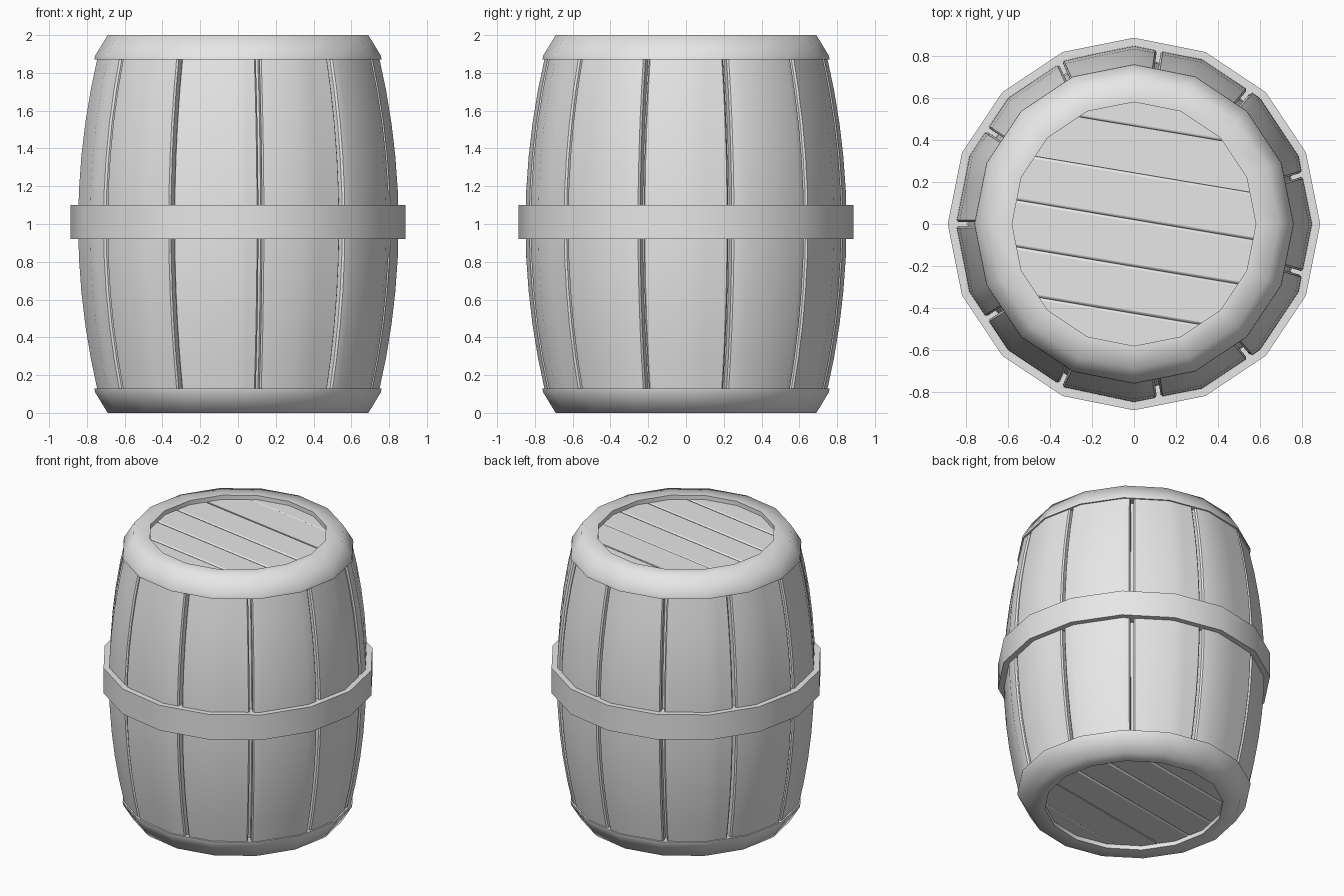
import bpy, bmesh
from math import pi, cos, sin, radians
from mathutils import Matrix, Vector

old = bpy.data.objects.get("Cube")
if old:
    bpy.data.objects.remove(old, do_unlink=True)

SIDES = 16
STAVES = 11

grey = bpy.data.materials.new("plain_grey")
grey.use_nodes = True
grey.diffuse_color = (0.8, 0.8, 0.8, 1)
grey.node_tree.nodes["Principled BSDF"].inputs["Base Color"].default_value = (0.8, 0.8, 0.8, 1)


def finish(bm, name, angle, bevel=0):
    bmesh.ops.recalc_face_normals(bm, faces=bm.faces)
    mesh = bpy.data.meshes.new(name)
    bm.to_mesh(mesh)
    bm.free()
    mesh.materials.append(grey)
    obj = bpy.data.objects.new(name, mesh)
    bpy.context.collection.objects.link(obj)
    if bevel:
        mod = obj.modifiers.new("soft_edges", "BEVEL")
        mod.width = bevel
        mod.segments = 2
    bpy.ops.object.select_all(action="DESELECT")
    obj.select_set(True)
    bpy.context.view_layer.objects.active = obj
    bpy.ops.object.shade_smooth_by_angle(angle=radians(angle))
    return obj


def skin(bm, rows, close_rows):
    """Join rows of points, each a closed loop, with quads."""
    loops = [[bm.verts.new(p) for p in row] for row in rows]
    pairs = list(zip(loops, loops[1:]))
    if close_rows:
        pairs.append((loops[-1], loops[0]))
    for a, b in pairs:
        n = len(a)
        for i in range(n):
            j = (i + 1) % n
            bm.faces.new((a[i], a[j], b[j], b[i]))
    return loops


def hoop(name, section, angle):
    """Sixteen-sided ring from a closed (radius, z) section."""
    bm = bmesh.new()
    turns = [2 * pi * k / SIDES for k in range(SIDES)]
    skin(bm, [[(r * cos(t), r * sin(t), z) for r, z in section] for t in turns], True)
    return finish(bm, name, angle)


def facet_radius(t, r):
    """Radius at angle t of a sixteen-sided outline with corner radius r."""
    step = 2 * pi / SIDES
    return r * cos(step / 2) / cos(t % step - step / 2)


def stave_outline(r, z):
    """Barrel cross-section with a chamfered groove between staves."""
    points = []
    pitch = 2 * pi / STAVES
    step = 2 * pi / SIDES
    gap, lip, depth = 0.010 / r, 0.019 / r, 0.06
    for k in range(STAVES):
        a = -pi + k * pitch
        b = a + pitch
        corners = [i * step for i in range(-SIDES, SIDES)
                   if a + 2 * lip < i * step < b - 2 * lip]
        # every stave gets the same number of points
        while len(corners) < 2:
            corners.append((corners[-1] + b - lip) / 2)
        path = [(a + gap, depth), (a + gap, 0.01), (a + lip, 0)]
        path += [(t, 0) for t in corners]
        path += [(b - lip, 0), (b - gap, 0.01), (b - gap, depth)]
        for t, inset in path:
            q = facet_radius(t, r) - inset
            points.append((q * cos(t), q * sin(t), z))
    return points


# bulging staves
bm = bmesh.new()
levels = [0.11 + 1.78 * i / 10 for i in range(11)]
loops = skin(bm, [stave_outline(0.85 - 0.132 * (z - 1) ** 2, z) for z in levels], False)
for loop in (loops[0], loops[-1]):
    bm.faces.new(loop)
finish(bm, "staves", 30)

# middle hoop
hoop("middle_hoop", [(0.79, 0.92), (0.886, 0.92), (0.886, 1.10), (0.79, 1.10)], 40)

# end rims
rim = [(0.58, 1.87), (0.76, 1.87), (0.757, 1.89), (0.69, 2.0), (0.58, 2.0)]
hoop("top_rim", rim, 70)
hoop("bottom_rim", [(r, 2 - z) for r, z in rim], 70)

# plank heads set into both rims
seams = [-0.66, -0.42, -0.20, 0.02, 0.24, 0.46, 0.66]
top_turn = Matrix.Rotation(radians(-9.5), 4, "Z")
flip = Matrix.Translation((0, 0, 2)) @ Matrix.Rotation(pi, 4, "X")
for end, place in (("top", top_turn), ("bottom", flip @ top_turn)):
    for n, (low, high) in enumerate(zip(seams, seams[1:])):
        bm = bmesh.new()
        bmesh.ops.create_circle(bm, cap_ends=True, segments=SIDES, radius=0.65,
                                matrix=Matrix.Translation((0, 0, 1.91)))
        for y, way in ((low, -1), (high, 1)):
            bmesh.ops.bisect_plane(bm, geom=bm.verts[:] + bm.edges[:] + bm.faces[:],
                                   plane_co=Vector((0, y, 0)), plane_no=Vector((0, way, 0)),
                                   clear_outer=True)
        new = bmesh.ops.extrude_face_region(bm, geom=bm.faces[:])["geom"]
        bmesh.ops.translate(bm, vec=(0, 0, 0.06),
                            verts=[v for v in new if isinstance(v, bmesh.types.BMVert)])
        bm.transform(place)
        finish(bm, f"{end}_plank_{n + 1}", 50, 0.012)
